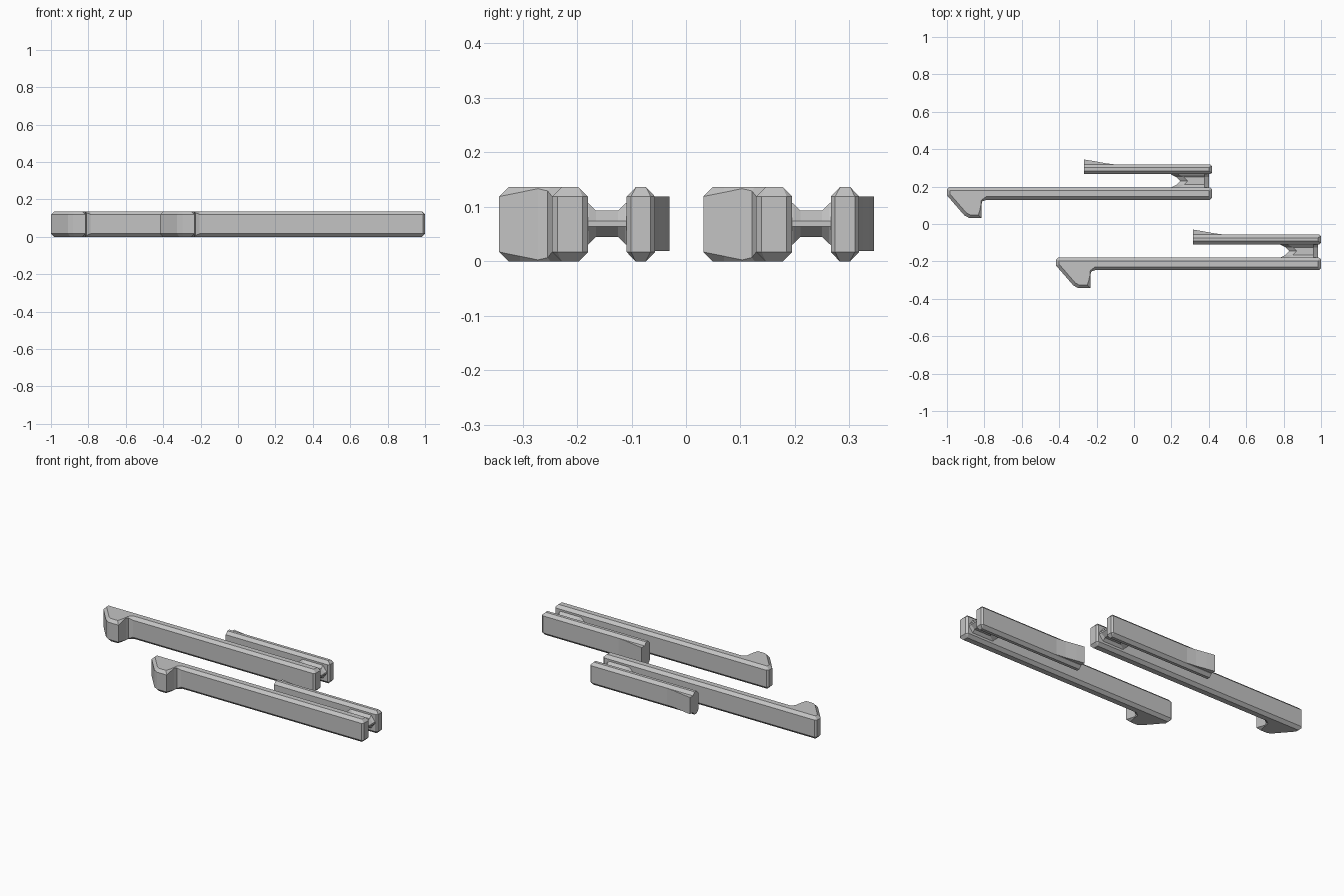
import bpy, bmesh
from mathutils import Vector

if "Cube" in bpy.data.objects:
    bpy.data.objects.remove(bpy.data.objects["Cube"])

H = 0.136      # overall height
C = 0.017      # edge chamfer

grey = bpy.data.materials.new("grey plastic")
grey.diffuse_color = (0.55, 0.55, 0.55, 1)
grey.use_nodes = True
grey.node_tree.nodes["Principled BSDF"].inputs["Base Color"].default_value = grey.diffuse_color


def finish(bm, name, offset):
    bmesh.ops.recalc_face_normals(bm, faces=bm.faces)
    me = bpy.data.meshes.new(name)
    bm.to_mesh(me)
    bm.free()
    me.materials.append(grey)
    ob = bpy.data.objects.new(name, me)
    ob.location = offset
    bpy.context.collection.objects.link(ob)


def loft(name, rings, offset):
    """Skin a list of equal-length rings and cap both ends."""
    bm = bmesh.new()
    vs = [[bm.verts.new(p) for p in r] for r in rings]
    n = len(vs[0])
    for a, b in zip(vs, vs[1:]):
        for i in range(n):
            bm.faces.new((a[i], a[(i + 1) % n], b[(i + 1) % n], b[i]))
    bm.faces.new(vs[0][::-1])
    bm.faces.new(vs[-1])
    finish(bm, name, offset)


def inset_points(outline, flat_edges):
    """Mitre a counter-clockwise outline inward, keeping flat edges in place."""
    pts = [Vector(p[:2]) for p in outline]
    n = len(pts)
    result = []
    for i, p in enumerate(pts):
        d0 = (p - pts[i - 1]).normalized()
        d1 = (pts[(i + 1) % n] - p).normalized()
        n0, n1 = Vector((-d0.y, d0.x)), Vector((-d1.y, d1.x))
        c0 = 0 if (i - 1) % n in flat_edges else C * outline[i][2]
        c1 = 0 if i in flat_edges else C * outline[i][2]
        det = n0.x * n1.y - n0.y * n1.x
        if abs(det) < 1e-4:
            result.append(p + n1 * c1)
        else:
            result.append(p + Vector(((c0 * n1.y - c1 * n0.y) / det,
                                      (c1 * n0.x - c0 * n1.x) / det)))
    return result


def chamfered(name, outline, offset, flat_edges=()):
    """Plate with chamfered rims; each point is x, y, chamfer factor."""
    ins = inset_points(outline, flat_edges)
    loft(name, [
        [(p.x, p.y, 0) for p in ins],
        [(x, y, C * f) for x, y, f in outline],
        [(x, y, H - C * f) for x, y, f in outline],
        [(p.x, p.y, H) for p in ins]], offset)


# Long bar with a hooked end, filleted on the inside
bar = [(-0.417, -0.19, 1), (-0.417, -0.222, 1), (-0.325, -0.328, 1),
       (-0.298, -0.343, 1), (-0.233, -0.343, 1), (-0.233, -0.305, 0.55),
       (-0.233, -0.272, 0.15), (-0.228, -0.254, 0.4), (-0.205, -0.246, 1),
       (0.99, -0.246, 1), (1.0, -0.236, 1), (1.0, -0.19, 1),
       (0.99, -0.18, 1), (-0.407, -0.18, 1)]

# Short spring arm, square at its free end
arm = [(0.315, -0.109, 1), (0.99, -0.109, 1), (1.0, -0.101, 1),
       (1.0, -0.065, 1), (0.99, -0.057, 1), (0.315, -0.057, 1)]

# Outward flare at the free end of the arm
flare = [(0.315, -0.08), (0.47, -0.08), (0.49, -0.0575), (0.43, -0.05),
         (0.365, -0.038), (0.315, -0.03)]

# Waisted web joining arm and bar: y, left x, half height
web = [(-0.188, 0.770, 0.045), (-0.178, 0.785, 0.037), (-0.165, 0.81, 0.024),
       (-0.145, 0.83, 0.024), (-0.125, 0.81, 0.024), (-0.112, 0.785, 0.037),
       (-0.100, 0.770, 0.045)]

for side, offset in (("front", (0, 0, 0)), ("rear", (-0.583, 0.375, 0))):
    chamfered(side + "_hooked_bar", bar, offset)
    chamfered(side + "_spring_arm", arm, offset, flat_edges={5})
    loft(side + "_arm_flare", [[(x, y, z) for x, y in flare]
                               for z in (0.019, 0.119)], offset)
    m = H / 2 + 0.001
    loft(side + "_web", [
        [(x0, y, m), (x0 + 0.04, y, m - h), (0.96, y, m - h),
         (0.985, y, m - 0.005), (0.985, y, m + 0.005),
         (0.96, y, m + h), (x0 + 0.04, y, m + h)] for y, x0, h in web], offset)
